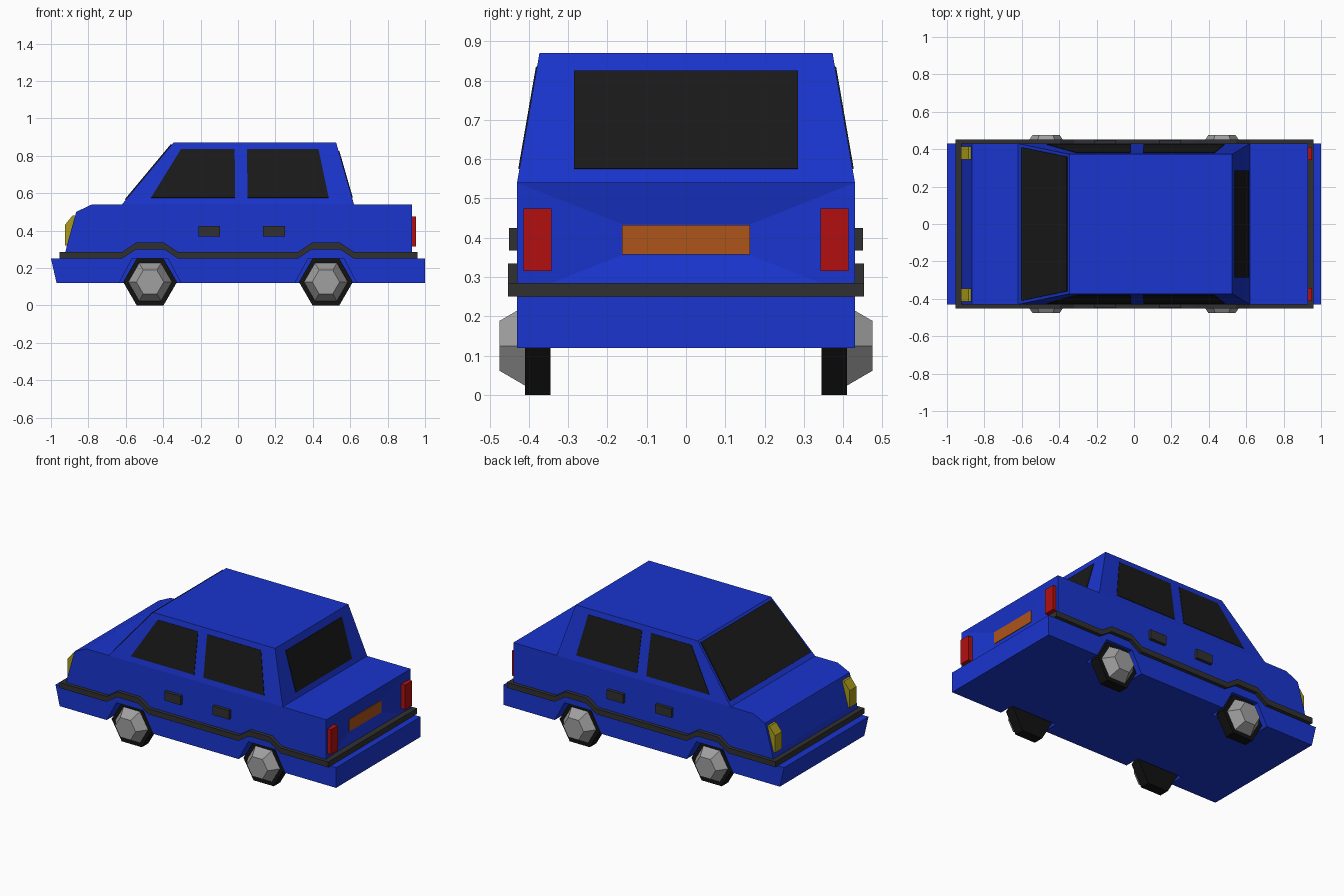
import bpy, bmesh, math
from mathutils import Vector

if "Cube" in bpy.data.objects:
    bpy.data.objects.remove(bpy.data.objects["Cube"])


def mat(name, rgb):
    m = bpy.data.materials.new(name)
    m.diffuse_color = (*rgb, 1)
    m.use_nodes = True
    m.node_tree.nodes["Principled BSDF"].inputs["Base Color"].default_value = m.diffuse_color
    return m


BLUE = mat("blue paint", (0.01, 0.035, 0.62))
GLASS = mat("dark glass", (0.01, 0.01, 0.01))
TRIM = mat("dark trim", (0.03, 0.03, 0.03))
RUBBER = mat("rubber", (0.006, 0.006, 0.006))
RED = mat("red lamp", (0.45, 0.005, 0.005))
YELLOW = mat("yellow lamp", (0.4, 0.33, 0.01))
ORANGE = mat("orange plate", (0.42, 0.09, 0.01))
HUB = mat("hub grey", (0.35, 0.35, 0.35))


def finish(name, bm, material, mirror=""):
    bmesh.ops.recalc_face_normals(bm, faces=bm.faces[:])
    me = bpy.data.meshes.new(name)
    bm.to_mesh(me)
    bm.free()
    ob = bpy.data.objects.new(name, me)
    bpy.context.collection.objects.link(ob)
    me.materials.append(material)
    if mirror:
        md = ob.modifiers.new("mirror", "MIRROR")
        md.use_axis = [c in mirror for c in "xyz"]
        md.use_clip = False
        md.use_mirror_merge = False
    return ob


def solid(pts, move):
    """Flat outline pushed along a vector into a closed prism."""
    bm = bmesh.new()
    f = bm.faces.new([bm.verts.new(p) for p in pts])
    ext = bmesh.ops.extrude_face_region(bm, geom=[f], use_keep_orig=True)
    vs = [g for g in ext["geom"] if isinstance(g, bmesh.types.BMVert)]
    bmesh.ops.translate(bm, verts=vs, vec=Vector(move))
    return bm


def prism(name, xz, y0, y1, material, mirror=""):
    return finish(name, solid([(x, y0, z) for x, z in xz], (0, y1 - y0, 0)), material, mirror)


def box(name, x, y, z, material, mirror=""):
    return prism(name, [(x[0], z[0]), (x[1], z[0]), (x[1], z[1]), (x[0], z[1])], *y, material, mirror)


def panel(name, pts, out, material, t=0.008, mirror=""):
    """Thin sheet straddling a body surface, facing 'out'."""
    o = Vector(out).normalized()
    return finish(name, solid([Vector(p) - o * 0.004 for p in pts], o * (t + 0.004)), material, mirror)


W = 0.43
AX = 0.47

# Upper body with a sunken plate recess in the tail
bm = solid([(x, -W, z) for x, z in [(-0.93, 0.25), (-0.915, 0.32), (-0.865, 0.50), (-0.78, 0.54),
                                    (0.93, 0.54), (0.93, 0.25)]], (0, 2 * W, 0))
bmesh.ops.recalc_face_normals(bm, faces=bm.faces[:])
tail = max(bm.faces, key=lambda f: f.calc_center_median().x)
bmesh.ops.inset_region(bm, faces=[tail], thickness=0.05)
for v in tail.verts:
    v.co = (0.905, math.copysign(0.165, v.co.y), 0.435 if v.co.z > 0.4 else 0.355)
finish("upper_body", bm, BLUE)
box("rear_plate", (0.90, 0.909), (-0.163, 0.163), (0.357, 0.433), ORANGE)

# Cabin, tapered towards the roof
bm = bmesh.new()
lo = [bm.verts.new(p) for p in [(-0.62, -W, 0.54), (0.62, -W, 0.54), (0.62, W, 0.54), (-0.62, W, 0.54)]]
hi = [bm.verts.new(p) for p in [(-0.345, -0.373, 0.87), (0.525, -0.373, 0.87),
                                (0.525, 0.373, 0.87), (-0.345, 0.373, 0.87)]]
bm.faces.new(lo)
bm.faces.new(hi)
for i in range(4):
    j = (i + 1) % 4
    bm.faces.new([lo[i], lo[j], hi[j], hi[i]])
finish("cabin", bm, BLUE)

# Side windows
for name, xz in {"front_side_window": [(-0.465, 0.575), (-0.305, 0.835), (-0.018, 0.835), (-0.015, 0.575)],
                 "rear_side_window": [(0.052, 0.575), (0.047, 0.835), (0.43, 0.835), (0.485, 0.575)]}.items():
    pts = [(x, W - (z - 0.54) * 0.057 / 0.33, z) for x, z in xz]
    panel(name, pts, (0, 0.33, 0.057), GLASS, 0.003, "y")

# Windscreen and rear window
panel("windscreen", [(-0.6, -0.41, 0.564), (-0.6, 0.41, 0.564), (-0.355, 0.36, 0.858), (-0.355, -0.36, 0.858)],
      (-0.33, 0, 0.275), GLASS, 0.006)
rx = lambda z: 0.62 - (z - 0.54) * 0.095 / 0.33
panel("rear_window", [(rx(z), y, z) for y, z in [(-0.285, 0.575), (0.285, 0.575), (0.285, 0.825), (-0.285, 0.825)]],
      (0.33, 0, 0.095), GLASS, 0.004)

# Lower body: core plus side sills that leave wheel openings
prism("lower_core", [(-0.97, 0.12), (-1, 0.25), (1, 0.25), (1, 0.12)], -0.33, 0.33, BLUE)
a, b = 0.165, 0.095
for name, xz in {"front_sill": [(-0.97, 0.12), (-1, 0.25), (-AX - b, 0.25), (-AX - a, 0.12)],
                 "middle_sill": [(-AX + a, 0.12), (-AX + b, 0.25), (AX - b, 0.25), (AX - a, 0.12)],
                 "rear_sill": [(AX + a, 0.12), (AX + b, 0.25), (1, 0.25), (1, 0.12)]}.items():
    prism(name, xz, 0.33, W, BLUE, "y")

# Rubbing strip, rising over each wheel
low = [(-0.955, 0.25)]
for c in (-AX, AX):
    low += [(c - 0.15, 0.25), (c - 0.075, 0.30), (c + 0.075, 0.30), (c + 0.15, 0.25)]
low += [(0.96, 0.25)]
prism("side_strip", low + [(x, z + 0.035) for x, z in reversed(low)], 0.42, 0.453, TRIM, "y")
box("front_strip", (-0.955, -0.90), (-0.42, 0.42), (0.25, 0.285), TRIM)
box("rear_strip", (0.915, 0.96), (-0.42, 0.42), (0.25, 0.285), TRIM)

# Door handles
for i, x in enumerate((-0.21, 0.135)):
    box(f"door_handle_{i + 1}", (x, x + 0.115), (0.42, 0.45), (0.367, 0.425), TRIM, "y")

# Lamps
prism("headlight", [(-0.905, 0.32), (-0.925, 0.32), (-0.925, 0.43), (-0.885, 0.48), (-0.86, 0.48)],
      0.345, 0.415, YELLOW, "y")
box("tail_lamp", (0.92, 0.952), (0.342, 0.413), (0.315, 0.475), RED, "y")


# Six-sided wheels
def ring(r, y, cx):
    return [(cx + r * math.cos(k * math.pi / 3), y, 0.125 + r * math.sin(k * math.pi / 3)) for k in range(6)]


for cx, end in ((-AX, "front"), (AX, "rear")):
    finish(end + "_tyre", solid(ring(0.144, 0.345, cx), (0, 0.065, 0)), RUBBER, "y")
    bm = bmesh.new()
    base, tip = [[bm.verts.new(p) for p in ring(r, y, cx)] for r, y in ((0.12, 0.405), (0.073, 0.475))]
    bm.faces.new(base)
    bm.faces.new(tip)
    for i in range(6):
        j = (i + 1) % 6
        bm.faces.new([base[i], base[j], tip[j], tip[i]])
    finish(end + "_hub", bm, HUB, "y")
